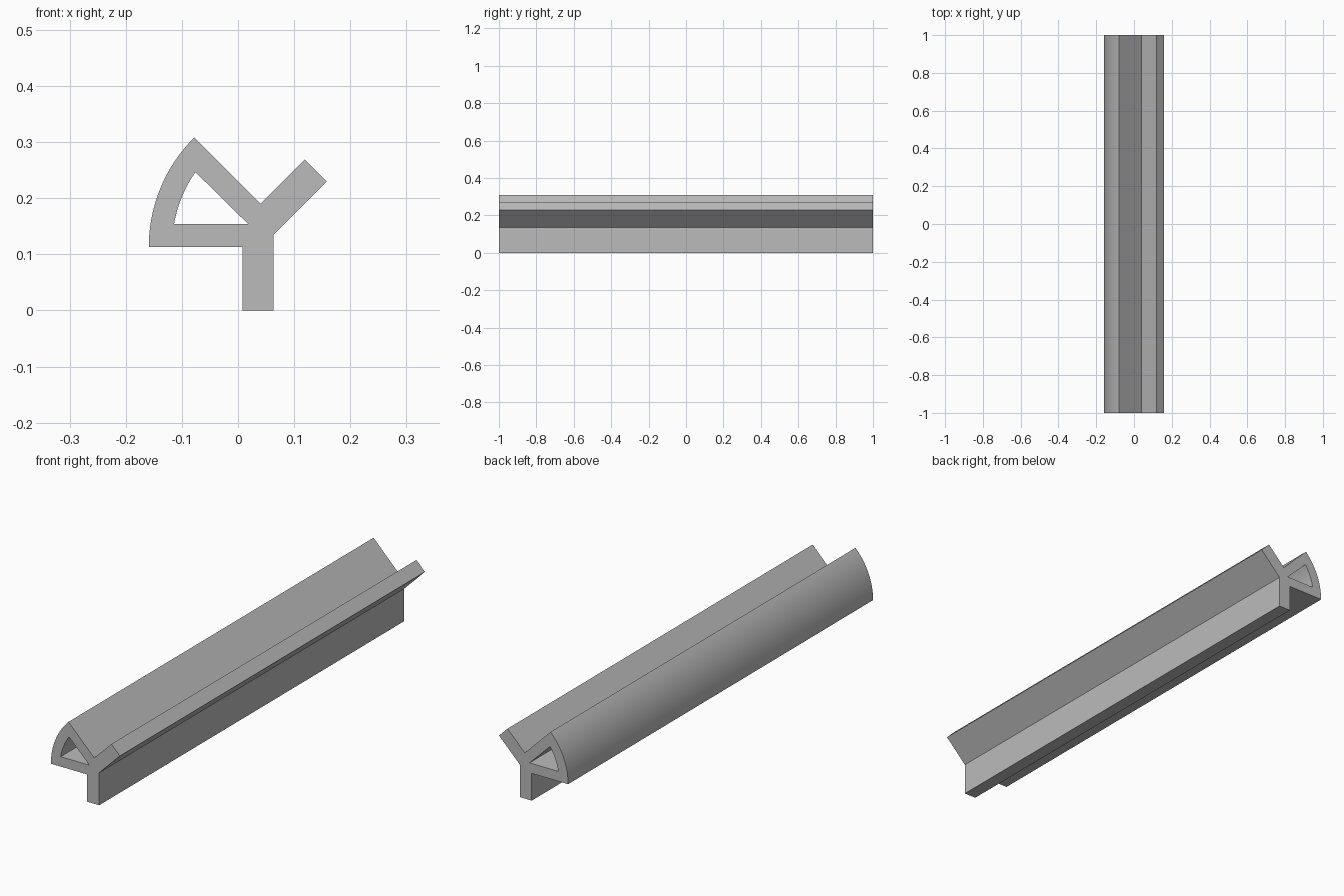
import bpy, bmesh, math

# Remove the default cube
cube = bpy.data.objects.get("Cube")
if cube:
    bpy.data.objects.remove(cube, do_unlink=True)

HALF = 1.0
CENTRE = (0.117, 0.113)   # centre of the curved wall
STEPS = 24


def arc(radius, start, end):
    """Points (x, z) on the curved wall, angles in degrees above -x."""
    pts = []
    for i in range(STEPS + 1):
        a = math.radians(start + (end - start) * i / STEPS)
        pts.append((CENTRE[0] - radius * math.cos(a), CENTRE[1] + radius * math.sin(a)))
    return pts


# Section: stem, flange, and a hollow sector with a curved wall
outer = [(0.008, 0.113), (0.008, 0), (0.063, 0), (0.063, 0.135), (0.158, 0.23),
         (0.119, 0.269), (0.04, 0.19)] + arc(0.276, 45, 0)[:]
inner = [(0.018, 0.154)] + arc(0.2346, 34.7, 10.07)

bm = bmesh.new()
edges = []
for loop in (outer, inner):
    verts = [bm.verts.new((x, -HALF, z)) for x, z in loop]
    edges += [bm.edges.new((v, verts[i - 1])) for i, v in enumerate(verts)]
bmesh.ops.triangle_fill(bm, edges=edges, use_beauty=True)

# Pull the section along the length
result = bmesh.ops.extrude_face_region(bm, geom=bm.faces[:], use_keep_orig=True)
moved = [g for g in result["geom"] if isinstance(g, bmesh.types.BMVert)]
bmesh.ops.translate(bm, verts=moved, vec=(0, 2 * HALF, 0))
bmesh.ops.recalc_face_normals(bm, faces=bm.faces[:])

mesh = bpy.data.meshes.new("extruded_profile")
bm.to_mesh(mesh)
bm.free()
profile = bpy.data.objects.new("extruded_profile", mesh)
bpy.context.collection.objects.link(profile)

# Plain grey
grey = bpy.data.materials.new("plain_grey")
grey.use_nodes = True
colour = (0.5, 0.5, 0.5, 1)
grey.diffuse_color = colour
grey.node_tree.nodes["Principled BSDF"].inputs["Base Color"].default_value = colour
mesh.materials.append(grey)

# Smooth curved wall, sharp corners
bpy.ops.object.select_all(action="DESELECT")
profile.select_set(True)
bpy.context.view_layer.objects.active = profile
bpy.ops.object.shade_smooth_by_angle(angle=math.radians(20))
